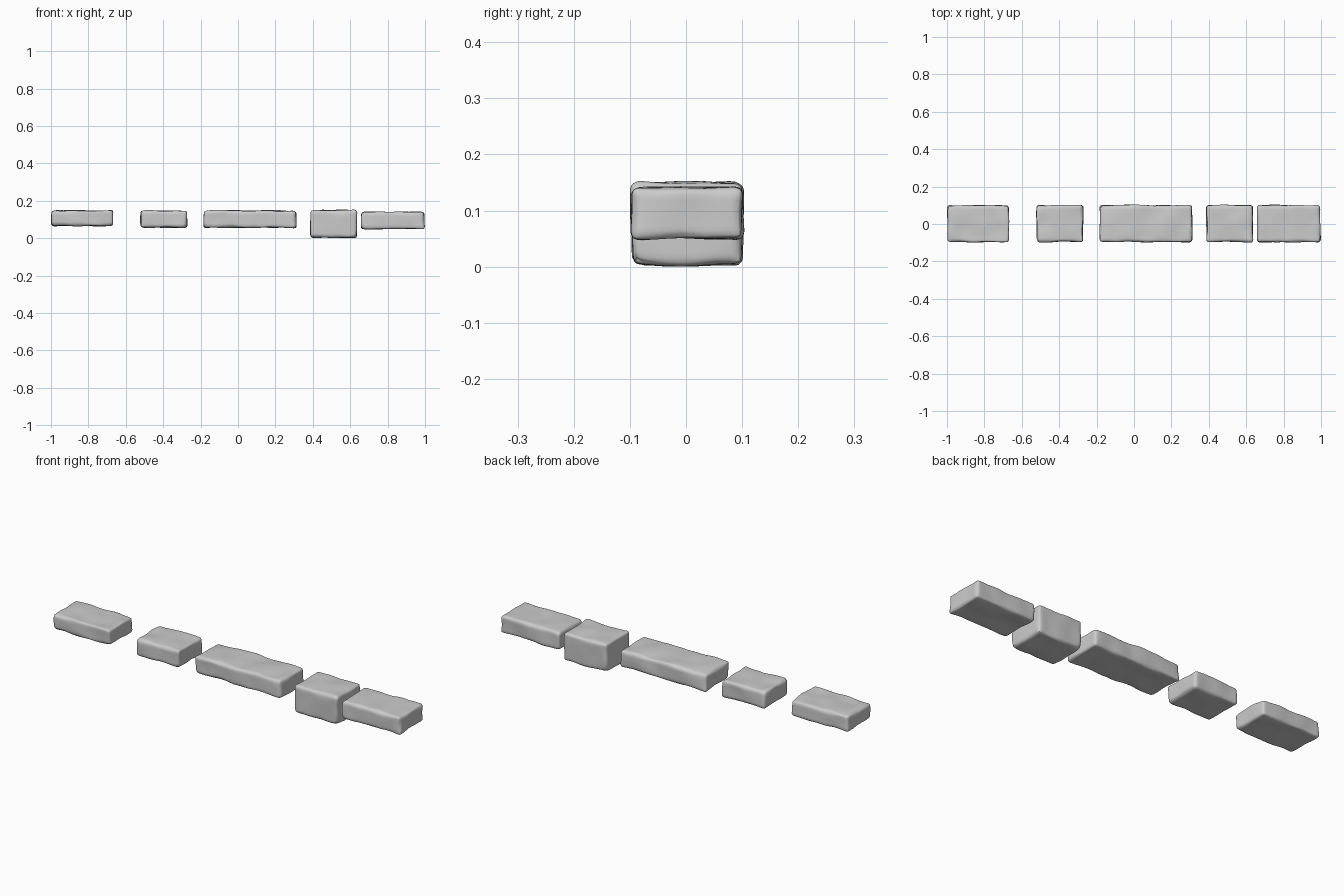
import bpy, bmesh
from mathutils import Vector, noise

if "Cube" in bpy.data.objects:
    bpy.data.objects.remove(bpy.data.objects["Cube"])

# name, x range, z range of each worn stone slab
STONES = [
    ("slab_far_left", -1.0, -0.665, 0.063, 0.151),
    ("slab_left", -0.523, -0.27, 0.054, 0.15),
    ("slab_long_middle", -0.188, 0.314, 0.053, 0.15),
    ("block_tall", 0.384, 0.638, 0.0, 0.153),
    ("slab_far_right", 0.657, 1.0, 0.047, 0.144),
]
Y0, Y1 = -0.1, 0.104


def cut_positions(h):
    """Cuts close to the edges for rounding, evenly spaced between."""
    edge = [h - d for d in (0.004, 0.009, 0.016, 0.026)]
    n = max(2, round(2 * edge[-1] / 0.022))
    inner = [-edge[-1] + 2 * edge[-1] * i / n for i in range(1, n)]
    return edge + [-e for e in edge] + inner


def stone(name, x0, x1, z0, z1, seed):
    half = Vector((x1 - x0, Y1 - Y0, z1 - z0)) / 2
    centre = Vector((x0 + x1, Y0 + Y1, z0 + z1)) / 2
    bm = bmesh.new()
    bmesh.ops.create_cube(bm, size=2)
    bmesh.ops.scale(bm, vec=half, verts=bm.verts)
    for axis in range(3):
        normal = Vector((0, 0, 0))
        normal[axis] = 1
        for c in cut_positions(half[axis]):
            bmesh.ops.bisect_plane(bm, geom=bm.verts[:] + bm.edges[:] + bm.faces[:],
                                   plane_co=normal * c, plane_no=normal)
    shift = Vector((seed * 7.3, seed * 3.1, seed * 5.7))
    for v in bm.verts:
        p = v.co.copy()
        # unevenly worn edges
        r = 0.02 + 0.012 * noise.noise(p * 14 + shift)
        core = Vector([max(-(h - r), min(h - r, c)) for c, h in zip(p, half)])
        out = (p - core).normalized()
        # gentle dents, inward only
        dent = 0.003 + 0.006 * noise.noise(p * 11 - shift)
        v.co = core + out * (r - max(0, dent))
    for f in bm.faces:
        f.smooth = True
    mesh = bpy.data.meshes.new(name)
    bm.to_mesh(mesh)
    bm.free()
    ob = bpy.data.objects.new(name, mesh)
    ob.location = centre
    bpy.context.collection.objects.link(ob)


for i, (name, x0, x1, z0, z1) in enumerate(STONES):
    stone(name, x0, x1, z0, z1, i + 1)
